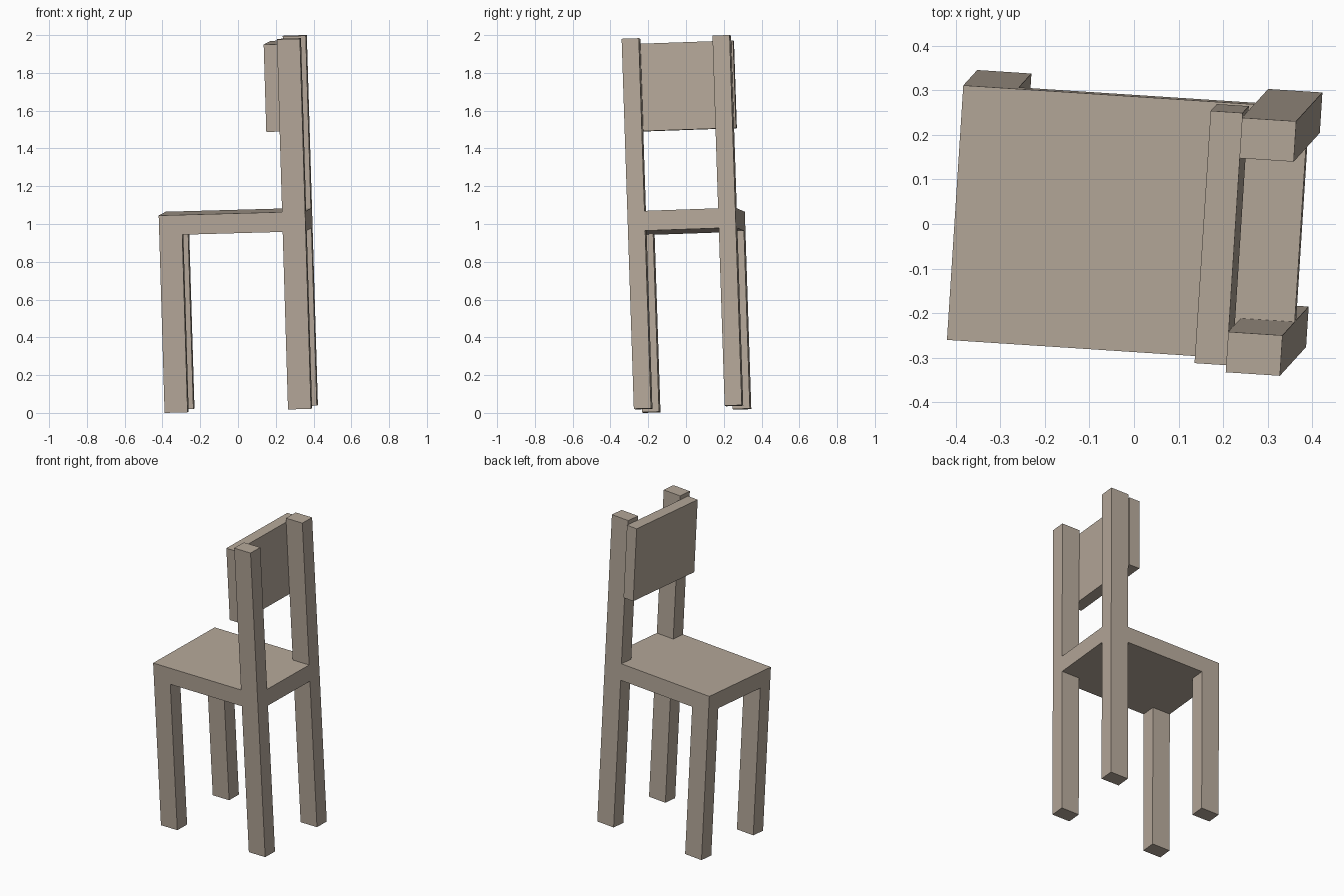
import bpy
from mathutils import Vector, Matrix

if "Cube" in bpy.data.objects:
    bpy.data.objects.remove(bpy.data.objects["Cube"])

wood = bpy.data.materials.new("pale brown wood")
wood.diffuse_color = (0.46, 0.39, 0.32, 1)
wood.use_nodes = True
wood.node_tree.nodes["Principled BSDF"].inputs["Base Color"].default_value = wood.diffuse_color

# Slight lean and turn shared by the whole chair
up = Vector((-0.03, -0.033, 1)).normalized()
side = Vector((0.9975, -0.064, 0))
side = (side - up * side.dot(up)).normalized()
back = up.cross(side)
TILT = Matrix((side, back, up)).transposed().to_4x4()


def box(name, x, y, z):
    """Box between (min, max) ranges in the chair's own axes."""
    bpy.ops.mesh.primitive_cube_add(size=1)
    ob = bpy.context.object
    ob.name = name
    centre = Vector([(a + b) / 2 for a, b in (x, y, z)])
    size = [b - a for a, b in (x, y, z)]
    ob.data.transform(TILT @ Matrix.Translation(centre) @ Matrix.Diagonal((*size, 1)))
    ob.data.materials.append(wood)
    return ob


X0, X1, Y0, Y1 = -0.373, 0.404, -0.25, 0.323   # seat outline
LX, LY = 0.122, 0.091                          # leg section
FLOOR, UNDER, TOP, POST = 0.019, 0.96, 1.065, 1.98

# Seat slab
box("seat", (X0, X1), (Y0, Y1), (UNDER, TOP))

# Legs under the open end, full-height posts at the backrest end
for label, y in (("near", (Y0, Y0 + LY)), ("far", (Y1 - LY, Y1))):
    box(label + "_leg", (X0, X0 + LX), y, (FLOOR, UNDER))
    box(label + "_lower_post", (X1 - LX, X1), y, (FLOOR, UNDER))
    box(label + "_upper_post", (X1 - LX, X1), y, (TOP, POST))

# Backrest panel fixed to the seat side of the posts
box("backrest", (0.21, X1 - LX), (-0.235, 0.333), (1.491, 1.954))
